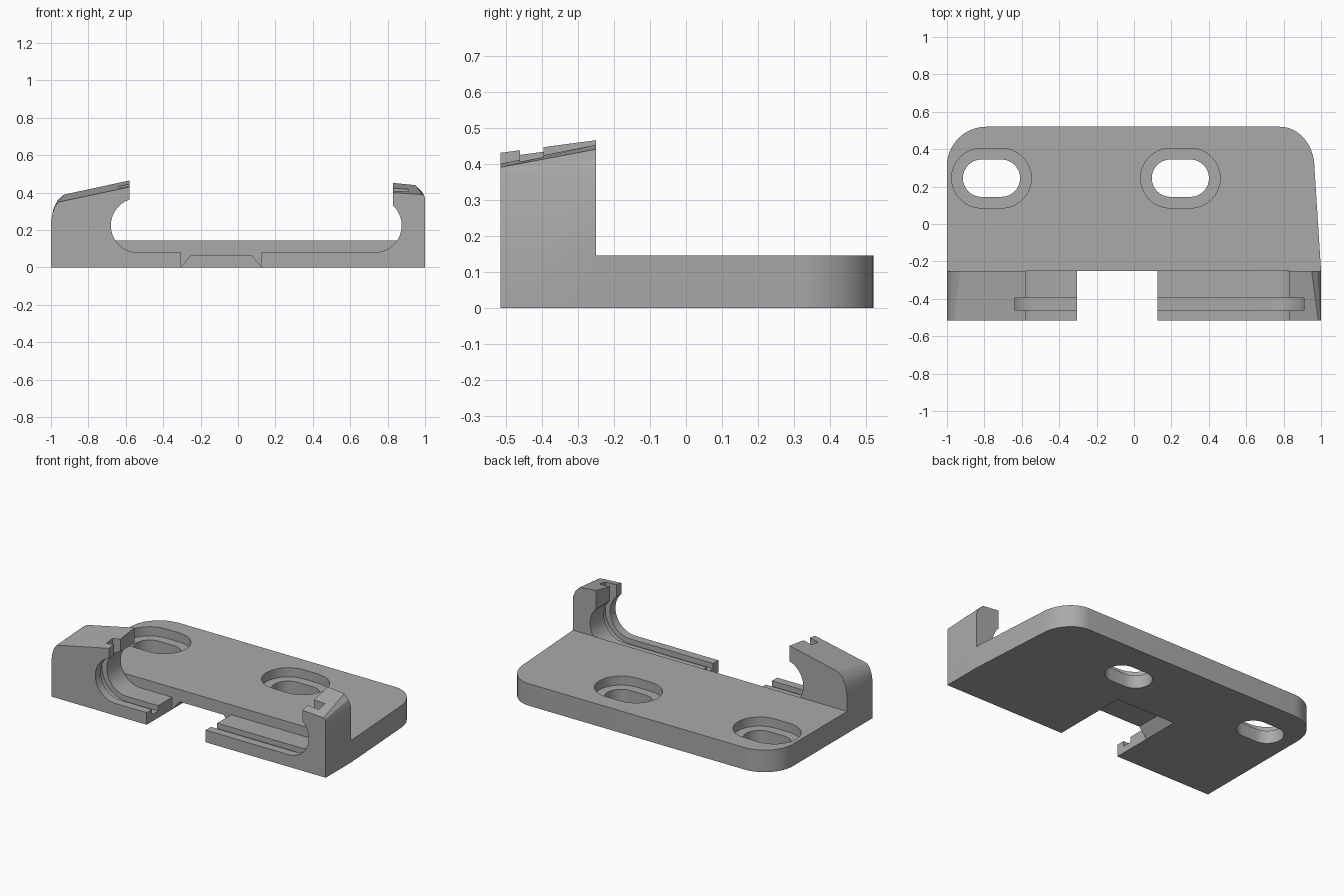
import bpy, bmesh
from math import sin, cos, acos, radians, pi

cube = bpy.data.objects.get("Cube")
if cube:
    bpy.data.objects.remove(cube, do_unlink=True)

grey = bpy.data.materials.new("plain_grey")
grey.use_nodes = True
colour = (0.4, 0.4, 0.4, 1)
grey.diffuse_color = colour
grey.node_tree.nodes["Principled BSDF"].inputs["Base Color"].default_value = colour


def loft(name, start, end):
    """Solid between two matching closed outlines of 3D points."""
    bm = bmesh.new()
    a = [bm.verts.new(p) for p in start]
    b = [bm.verts.new(p) for p in end]
    n = len(a)
    bm.faces.new(a)
    bm.faces.new(b[::-1])
    for i in range(n):
        j = (i + 1) % n
        bm.faces.new((a[j], a[i], b[i], b[j]))
    bmesh.ops.recalc_face_normals(bm, faces=bm.faces)
    mesh = bpy.data.meshes.new(name)
    bm.to_mesh(mesh)
    bm.free()
    mesh.materials.append(grey)
    ob = bpy.data.objects.new(name, mesh)
    bpy.context.collection.objects.link(ob)
    return ob


def slab(name, outline, z0, z1):
    return loft(name, [(x, y, z0) for x, y in outline], [(x, y, z1) for x, y in outline])


def prism(name, profile, y0, y1):
    return loft(name, [(x, y0, z) for x, z in profile], [(x, y1, z) for x, z in profile])


def arc(cx, cy, r, a0, a1, n=16):
    return [(cx + r * cos(a0 + (a1 - a0) * i / n), cy + r * sin(a0 + (a1 - a0) * i / n))
            for i in range(n + 1)]


def combine(target, tool, operation):
    mod = target.modifiers.new("combine", "BOOLEAN")
    mod.solver = "EXACT"
    mod.operation = operation
    mod.object = tool
    with bpy.context.temp_override(object=target, active_object=target):
        bpy.ops.object.modifier_apply(modifier=mod.name)
    bpy.data.objects.remove(tool, do_unlink=True)


def channel(r, left_neck, right_neck):
    """Open channel section, from the left lip down and across to the right lip."""
    lx, rx, z = -0.535, 0.73, 0.225
    left = acos((left_neck - lx) / r)
    right = acos(min(1, (right_neck - rx) / r))
    return arc(lx, z, r, left, 1.5 * pi) + arc(rx, z, r, -pi / 2, right)


FRONT, SEAM = -0.515, -0.25

# Mounting plate with rounded back corners and one slightly tapered side
outline = [(-1, SEAM), (1, SEAM)]
outline += [(0.78 + 0.185 * cos(t), 0.30 + 0.22 * sin(t))
            for t in [radians(90 * i / 16) for i in range(17)]]
outline += arc(-0.79, 0.31, 0.21, pi / 2, pi)
body = slab("mounting_bracket", outline, 0, 0.145)

# Front cradle: two hooked jaws whose tops rise towards the back
section = channel(0.145, -0.58, 0.83)
front = [(-1, 0), (-1, 0.24), (-0.992, 0.29), (-0.98, 0.325), (-0.96, 0.35), (-0.58, 0.43)]
front += section + [(0.83, 0.40), (0.985, 0.39), (0.995, 0.385), (1, 0.37), (1, 0)]
back = [(-1, 0), (-1, 0.24), (-0.988, 0.31), (-0.965, 0.36), (-0.93, 0.39), (-0.58, 0.465)]
back += section + [(0.83, 0.452), (0.95, 0.44), (0.98, 0.41), (1, 0.365), (1, 0)]
cradle = loft("cradle", [(x, FRONT, z) for x, z in front], [(x, SEAM, z) for x, z in back])

# Retaining groove around the cradle, and the gap in its floor
groove = [(-0.64, 0.6)] + channel(0.18, -0.64, 0.91) + [(0.91, 0.6)]
combine(cradle, prism("groove_cutter", groove, -0.46, -0.395), "DIFFERENCE")
gap = [(-0.305, -0.1), (0.125, -0.1), (0.125, 0.3), (-0.305, 0.3)]
combine(cradle, prism("gap_cutter", gap, -0.7, -0.1), "DIFFERENCE")
combine(body, cradle, "UNION")

# Tapered recess under the plate behind the gap
recess = [(-0.305, 0), (-0.25, 0.065), (0.07, 0.065), (0.125, 0), (0.125, -0.1), (-0.305, -0.1)]
combine(body, prism("recess_cutter", recess, -0.6, 0.0), "DIFFERENCE")

# Counterbored screw slots
for cx in (-0.762, 0.248):
    for r, z0 in ((0.16, 0.085), (0.1, -0.1)):
        half = 0.053
        slot = arc(cx + half, 0.245, r, -pi / 2, pi / 2) + arc(cx - half, 0.245, r, pi / 2, 1.5 * pi)
        combine(body, slab("slot_cutter", slot, z0, 0.3), "DIFFERENCE")

bpy.ops.object.select_all(action="DESELECT")
body.select_set(True)
bpy.context.view_layer.objects.active = body
bpy.ops.object.shade_smooth_by_angle(angle=radians(25))
